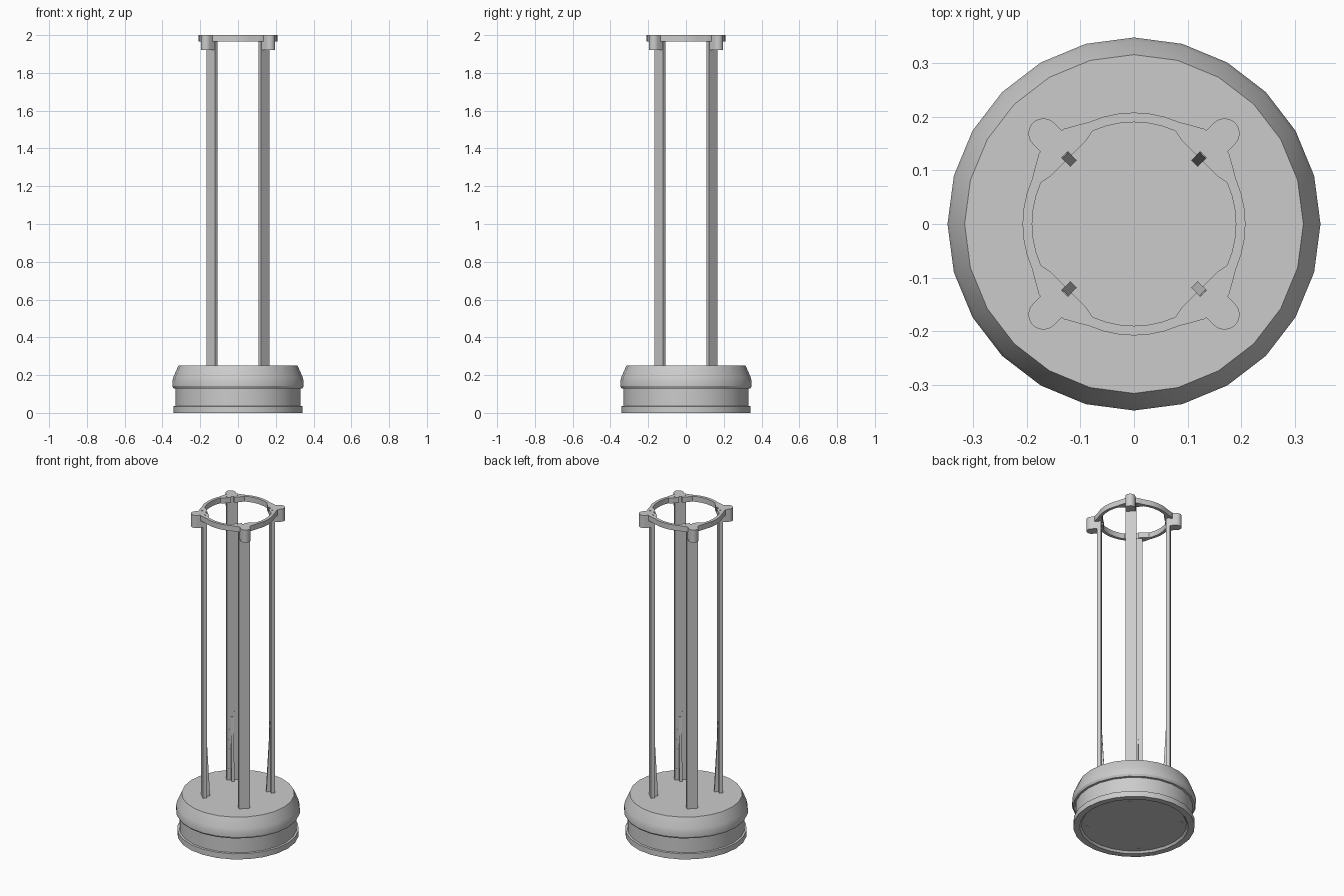
import bpy, bmesh
from math import sin, cos, pi, radians
from mathutils import Matrix, Vector

if "Cube" in bpy.data.objects:
    bpy.data.objects.remove(bpy.data.objects["Cube"])

grey = bpy.data.materials.new("satin grey")
grey.use_nodes = True
GREY = (0.6, 0.6, 0.6, 1)
grey.diffuse_color = GREY
grey.node_tree.nodes["Principled BSDF"].inputs["Base Color"].default_value = GREY


def finish(bm, name, turn=0.0):
    bmesh.ops.recalc_face_normals(bm, faces=bm.faces)
    bm.transform(Matrix.Rotation(turn, 4, "Z"))
    mesh = bpy.data.meshes.new(name)
    bm.to_mesh(mesh)
    bm.free()
    obj = bpy.data.objects.new(name, mesh)
    bpy.context.collection.objects.link(obj)
    mesh.materials.append(grey)
    bpy.ops.object.select_all(action="DESELECT")
    obj.select_set(True)
    bpy.context.view_layer.objects.active = obj
    bpy.ops.object.shade_smooth_by_angle(angle=radians(30))
    return obj


def lathe(name, profile, sides=24):
    bm = bmesh.new()
    rings = [[bm.verts.new((r * cos(2 * pi * i / sides), r * sin(2 * pi * i / sides), z))
              for i in range(sides)] for r, z in profile]
    for a, b in zip(rings, rings[1:]):
        for i in range(sides):
            j = (i + 1) % sides
            bm.faces.new((a[i], a[j], b[j], b[i]))
    bm.faces.new(rings[0])
    bm.faces.new(rings[-1])
    return finish(bm, name)


def extrude(bm, faces, height):
    new = bmesh.ops.extrude_face_region(bm, geom=faces)["geom"]
    bmesh.ops.translate(bm, vec=(0, 0, height),
                        verts=[v for v in new if isinstance(v, bmesh.types.BMVert)])


def box(name, x, y, z, turn):
    """Box from (low, high) ranges; x is the radial direction."""
    bm = bmesh.new()
    bm.faces.new([bm.verts.new((a, b, z[0])) for a, b in
                  ((x[0], y[0]), (x[1], y[0]), (x[1], y[1]), (x[0], y[1]))])
    extrude(bm, bm.faces[:], z[1] - z[0])
    return finish(bm, name, turn)


def screw(name, place, axis, radius, turn):
    bm = bmesh.new()
    spin = Vector((0, 0, 1)).rotation_difference(Vector(axis)).to_matrix().to_4x4()
    bmesh.ops.create_cone(bm, cap_ends=True, segments=10, radius1=radius, radius2=radius,
                          depth=0.004, matrix=Matrix.Translation(place) @ spin)
    finish(bm, name, turn)


# Base: recessed underside, foot rim, drum and rounded shoulder
lathe("base", [(0.295, 0.012), (0.305, 0), (0.341, 0), (0.341, 0.035), (0.33, 0.037),
               (0.33, 0.128), (0.341, 0.13), (0.348, 0.142), (0.348, 0.165),
               (0.342, 0.19), (0.316, 0.25)])

# Top ring: round inside with flat corners and a notch at each post
bm = bmesh.new()
half = [(0, 0.19, 0.208), (8, 0.19, 0.208), (16, 0.19, 0.208), (24, 0.19, 0.208),
        (30, 0.179, 0.213), (36.7, 0.175, 0.221), (42.35, 0.173, 0.222), (42.5, 0.183, 0.222)]
section = [(-a, i, o) for a, i, o in half[:0:-1]] + half
pairs = []
for quarter in range(4):
    for a, inner, outer in section:
        t = radians(a + 90 * quarter)
        pairs.append([bm.verts.new((r * cos(t), r * sin(t), 1.967)) for r in (inner, outer)])
for p, q in zip(pairs, pairs[1:] + pairs[:1]):
    bm.faces.new((p[0], p[1], q[1], q[0]))
extrude(bm, bm.faces[:], 0.033)
finish(bm, "top_ring")

for corner, label in enumerate(("back_left", "back_right", "front_right", "front_left")):
    turn = radians(45 + 90 * corner)

    # Flat upright post
    box("post_" + label, (0.183, 0.205), (-0.031, 0.031), (0.25, 1.985), turn)

    # Rounded boss holding the post head
    bm = bmesh.new()
    outline = [(0.2, 0.028)] + [(0.239 + 0.028 * sin(pi * i / 12), 0.028 * cos(pi * i / 12))
                                for i in range(13)] + [(0.2, -0.028)]
    bm.faces.new([bm.verts.new((x, y, 1.922)) for x, y in outline])
    extrude(bm, bm.faces[:], 0.078)
    finish(bm, "boss_" + label, turn)

    # Tapered rib on the inner face of the post
    rib = bmesh.new()
    sides = [[rib.verts.new((x, y, z)) for x, z in
              ((0.184, 0.25), (0.16, 0.25), (0.181, 0.64), (0.184, 0.64))]
             for y in (-0.008, 0.008)]
    for s in sides:
        rib.faces.new(s)
    for i in range(4):
        j = (i + 1) % 4
        rib.faces.new((sides[0][i], sides[0][j], sides[1][j], sides[1][i]))
    finish(rib, "rib_" + label, turn)

    # Clip tabs on the ring, beside each post
    for side in (-1, 1):
        for r in (0.19, 0.199):
            box("clip_tab_" + label, (r - 0.004, r + 0.004),
                (side * 0.031 - 0.004, side * 0.031 + 0.004), (1.998, 2.0005), turn)

    # Screws beside the rib, above it, and under the base
    for k in range(5):
        screw("post_screw_" + label, (0.183, 0.018, 0.32 + 0.06 * k), (1, 0, 0), 0.004, turn)
    for y in (-0.008, 0.008):
        screw("upper_screw_" + label, (0.183, y, 0.67), (1, 0, 0), 0.004, turn)
    screw("foot_screw_" + label, (0.265, 0, 0.011), (0, 0, 1), 0.01, turn)
